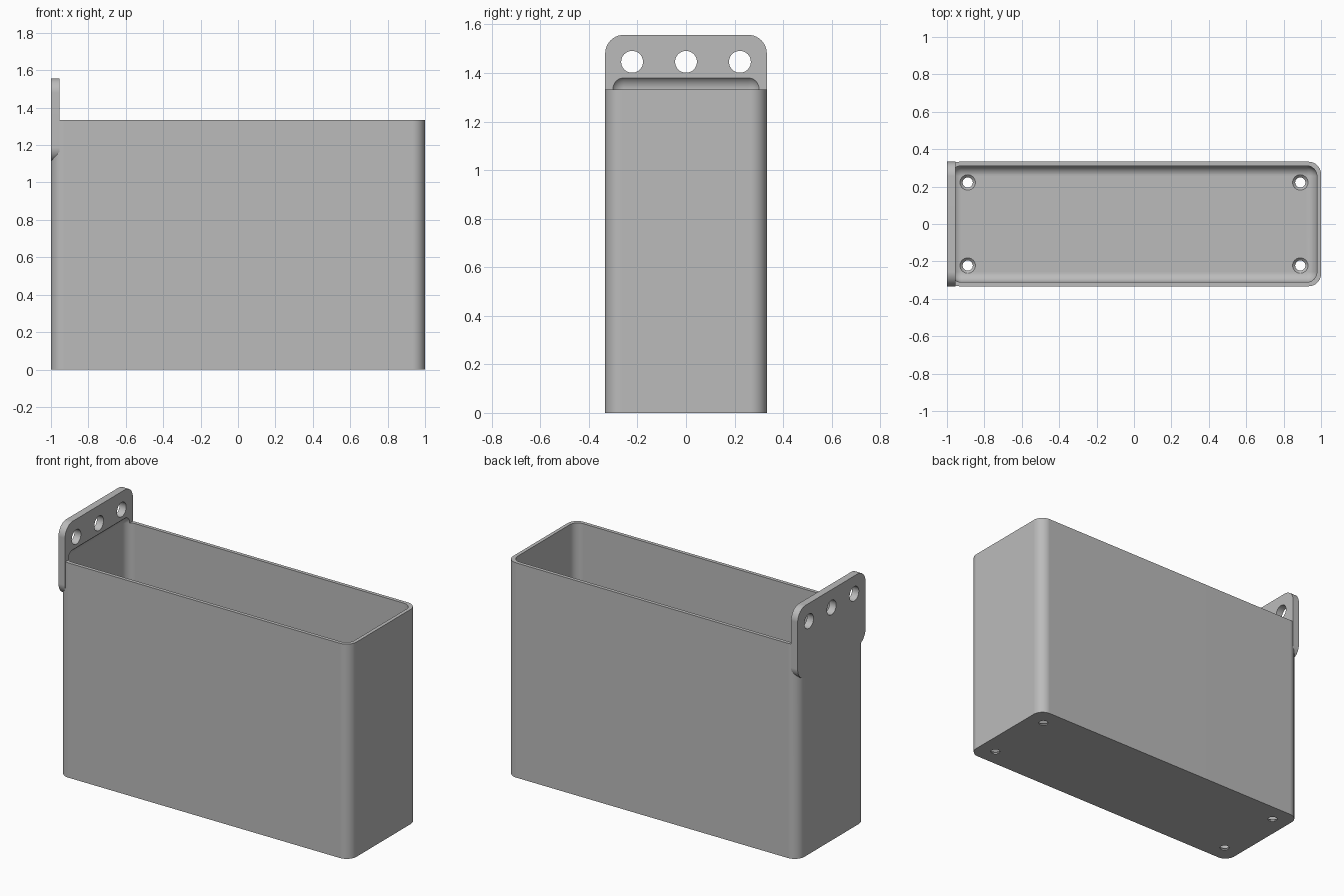
import bpy, bmesh
from mathutils import Matrix, Vector

cube = bpy.data.objects.get("Cube")
if cube:
    bpy.data.objects.remove(cube, do_unlink=True)

WALL = 0.022
HALF_Y = 0.333
RIM = 1.333
PLATE = 0.045

grey = bpy.data.materials.new("plain_grey")
grey.use_nodes = True
colour = (0.5, 0.5, 0.5, 1)
grey.diffuse_color = colour
grey.node_tree.nodes["Principled BSDF"].inputs["Base Color"].default_value = colour


def make_object(name, bm):
    bmesh.ops.recalc_face_normals(bm, faces=bm.faces)
    mesh = bpy.data.meshes.new(name)
    bm.to_mesh(mesh)
    bm.free()
    mesh.materials.append(grey)
    ob = bpy.data.objects.new(name, mesh)
    bpy.context.collection.objects.link(ob)
    return ob


def rounded_box(name, low, high, radius, axis=None):
    """Box between two corners; rounds edges along one axis, or all edges."""
    low, high = Vector(low), Vector(high)
    bm = bmesh.new()
    bmesh.ops.create_cube(bm, size=1)
    for v in bm.verts:
        v.co = Vector([(v.co[i] + 0.5) * (high[i] - low[i]) + low[i] for i in range(3)])
    edges = [e for e in bm.edges
             if axis is None or abs((e.verts[0].co - e.verts[1].co).normalized()[axis]) > 0.9]
    bmesh.ops.bevel(bm, geom=edges, offset=radius, offset_type='OFFSET',
                    segments=10, profile=0.5, affect='EDGES')
    return make_object(name, bm)


def cone(name, centre, r_low, r_high, depth, axis='Z'):
    bm = bmesh.new()
    turn = Matrix.Rotation(1.5707963, 4, 'Y') if axis == 'X' else Matrix()
    bmesh.ops.create_cone(bm, cap_ends=True, segments=40, radius1=r_low, radius2=r_high,
                          depth=depth, matrix=Matrix.Translation(centre) @ turn)
    return make_object(name, bm)


def combine(target, other, operation):
    """Apply one boolean and drop the helper."""
    mod = target.modifiers.new("cut", 'BOOLEAN')
    mod.operation = operation
    mod.solver = 'EXACT'
    mod.object = other
    bpy.context.view_layer.objects.active = target
    bpy.ops.object.modifier_apply(modifier=mod.name)
    bpy.data.objects.remove(other, do_unlink=True)


# Solid bin with rounded upright corners, joined to the hanging plate
bin_body = rounded_box("bin_with_hanging_plate", (-1, -HALF_Y, 0), (1, HALF_Y, RIM), 0.067, axis=2)
plate = rounded_box("hanging_plate", (-1, -HALF_Y, 1.11), (-1 + PLATE, HALF_Y, 1.557), 0.077, axis=0)
combine(bin_body, plate, 'UNION')

# Hollow interior, rounded all over and reaching up into the plate
inside = rounded_box("inside_cutter", (-1 + WALL, -HALF_Y + WALL, WALL),
                     (1 - WALL, HALF_Y - WALL, 1.39), 0.055)
combine(bin_body, inside, 'DIFFERENCE')

# Three mounting holes through the plate
for y in (-0.222, 0, 0.222):
    combine(bin_body, cone("mount_cutter", (-0.98, y, 1.446), 0.045, 0.045, 0.2, 'X'), 'DIFFERENCE')

# Four countersunk drain holes in the floor
for x in (-0.889, 0.889):
    for y in (-0.222, 0.222):
        combine(bin_body, cone("drain_cutter", (x, y, 0), 0.027, 0.027, 0.1), 'DIFFERENCE')
        combine(bin_body, cone("sink_cutter", (x, y, 0.017), 0.021, 0.051, 0.03), 'DIFFERENCE')

# Smooth curves, crisp edges, flat walls
bpy.ops.object.select_all(action='DESELECT')
bin_body.select_set(True)
bpy.context.view_layer.objects.active = bin_body
bpy.ops.object.shade_smooth_by_angle(angle=0.5)
weighted = bin_body.modifiers.new("flat_walls", 'WEIGHTED_NORMAL')
weighted.keep_sharp = True
